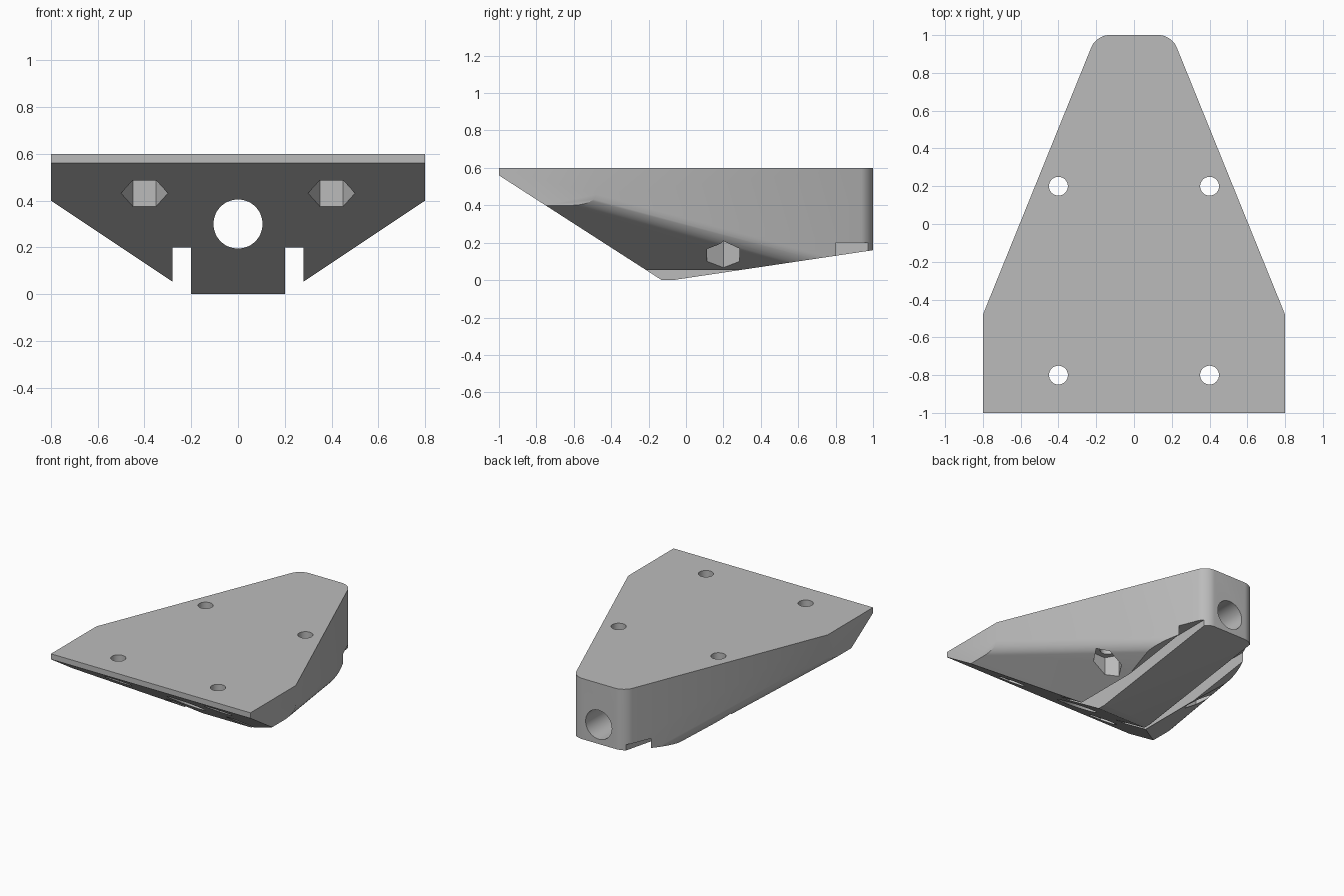
import bpy, bmesh, math
from mathutils import Vector

default = bpy.data.objects.get("Cube")
if default:
    bpy.data.objects.remove(default, do_unlink=True)

grey = bpy.data.materials.new("plain grey")
grey.use_nodes = True
colour = (0.5, 0.5, 0.5, 1)
grey.diffuse_color = colour
grey.node_tree.nodes["Principled BSDF"].inputs["Base Color"].default_value = colour

TAPER = Vector((1.48, 0.6, 0)).normalized()    # outward normal of tapered wall
UNDER = Vector((0.4, 0, -0.6)).normalized()    # outward normal of sloped underside
BACK = Vector((0, 1, 0))
FILLET = 0.1


def mirrored(v, side):
    return Vector((v.x * side, v.y, v.z))


def slice_off(bm, point, normal):
    """Remove everything on the outer side of a plane and cap the cut."""
    geom = bm.verts[:] + bm.edges[:] + bm.faces[:]
    cut = bmesh.ops.bisect_plane(bm, geom=geom, dist=1e-6, plane_co=point,
                                 plane_no=normal, clear_outer=True)
    edges = [e for e in cut["geom_cut"] if isinstance(e, bmesh.types.BMEdge)]
    bmesh.ops.contextual_create(bm, geom=edges)
    bm.normal_update()


def round_edge(bm, n1, n2):
    """Fillet the edge between the two faces with the given normals."""
    found = [e for e in bm.edges if len(e.link_faces) == 2 and all(
        any(f.normal.dot(n) > 0.9999 for f in e.link_faces) for n in (n1, n2))]
    width = FILLET * math.tan(n1.angle(n2) / 2)
    bmesh.ops.bevel(bm, geom=found, offset=width, offset_type='OFFSET',
                    segments=10, profile=0.5, affect='EDGES')
    bm.normal_update()


def link(name, bm):
    mesh = bpy.data.meshes.new(name)
    bm.to_mesh(mesh)
    bm.free()
    obj = bpy.data.objects.new(name, mesh)
    bpy.context.collection.objects.link(obj)
    mesh.materials.append(grey)
    return obj


# Wedge body: a block trimmed by planes, then filleted
bm = bmesh.new()
bmesh.ops.create_cube(bm, size=1)
for v in bm.verts:
    v.co = Vector((v.co.x * 1.6, v.co.y * 2, v.co.z * 0.6 + 0.3))
for side in (1, -1):
    slice_off(bm, Vector((0.2 * side, 1, 0)), mirrored(TAPER, side))
    slice_off(bm, Vector((0.8 * side, 0, 0.4)), mirrored(UNDER, side))
slice_off(bm, Vector((0, -1, 0.56)), Vector((0, -0.56, -0.87)))
slice_off(bm, Vector((0, 1, 0.16)), Vector((0, 0.16, -1.07)))
bmesh.ops.recalc_face_normals(bm, faces=bm.faces)
for side in (1, -1):
    round_edge(bm, mirrored(TAPER, side), BACK)
    round_edge(bm, mirrored(TAPER, side), mirrored(UNDER, side))
body = link("wedge_body", bm)


def subtract(bm):
    cutter = link("cutter", bm)
    cutter.hide_render = True
    mod = body.modifiers.new("cut", 'BOOLEAN')
    mod.operation, mod.solver, mod.object = 'DIFFERENCE', 'EXACT', cutter
    bpy.context.view_layer.objects.active = body
    bpy.ops.object.modifier_apply(modifier=mod.name)
    bpy.data.objects.remove(cutter, do_unlink=True)


def cut_prism(x, y, z0, z1, radius, sides):
    """Vertical prism with corners pointing along x."""
    bm = bmesh.new()
    bmesh.ops.create_cone(bm, cap_ends=True, segments=sides, radius1=radius,
                          radius2=radius, depth=z1 - z0)
    for v in bm.verts:
        v.co = Vector((v.co.y + x, -v.co.x + y, v.co.z + (z0 + z1) / 2))
    subtract(bm)


# Long grooves either side of the keel
for side in (1, -1):
    bm = bmesh.new()
    bmesh.ops.create_cube(bm, size=1)
    for v in bm.verts:
        v.co = Vector((v.co.x * 0.08 + 0.24 * side, v.co.y * 3, v.co.z * 0.5 - 0.05))
    subtract(bm)

# Lengthwise bore
bm = bmesh.new()
bmesh.ops.create_cone(bm, cap_ends=True, segments=48, radius1=0.105,
                      radius2=0.105, depth=3)
for v in bm.verts:
    v.co = Vector((v.co.x, -v.co.z, v.co.y + 0.3))
subtract(bm)

# Bolt holes with hexagonal nut pockets underneath
for side in (1, -1):
    for y, ceiling in ((0.2, 0.23), (-0.8, 0.5)):
        cut_prism(0.4 * side, y, -0.2, ceiling, 0.1, 6)
        cut_prism(0.4 * side, y, -0.3, 0.8, 0.05, 32)

# Smooth fillets and bores, crisp edges elsewhere
bpy.ops.object.select_all(action='DESELECT')
body.select_set(True)
bpy.context.view_layer.objects.active = body
bpy.ops.object.shade_smooth_by_angle(angle=math.radians(25))
